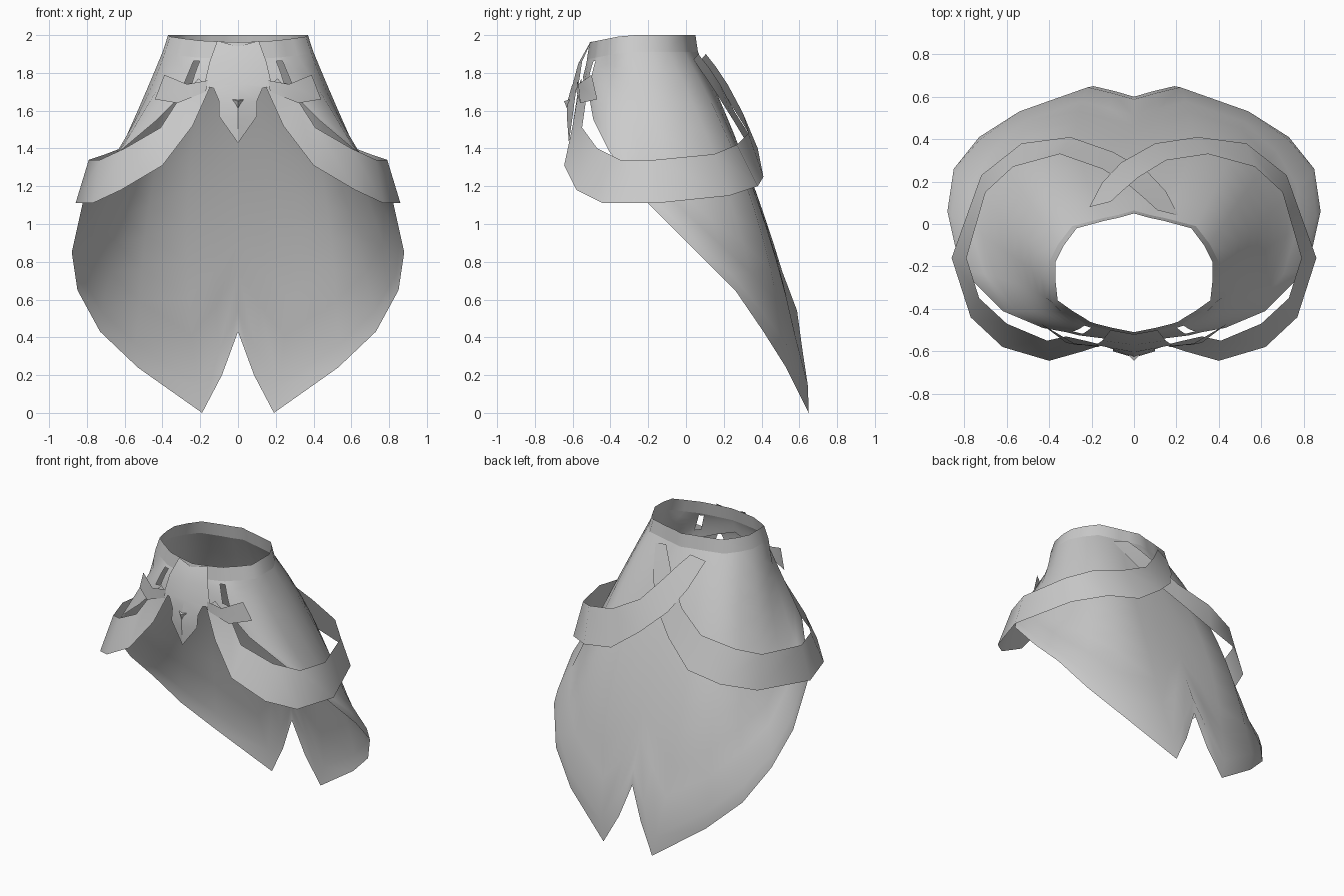
import bpy
import math
from mathutils import Vector

old_cube = bpy.data.objects.get("Cube")
if old_cube:
    bpy.data.objects.remove(old_cube, do_unlink=True)

# One plain cloth colour
cloth = bpy.data.materials.new("grey cloth")
cloth.use_nodes = True
grey = (0.6, 0.6, 0.6, 1)
cloth.diffuse_color = grey
shader = cloth.node_tree.nodes["Principled BSDF"]
shader.inputs["Base Color"].default_value = grey
shader.inputs["Roughness"].default_value = 0.8


def make_object(name, verts, faces, angle=30, mirror=True):
    """Build a sheet, mirror it across x and smooth it below the given angle."""
    mesh = bpy.data.meshes.new(name)
    mesh.from_pydata([tuple(v) for v in verts], [], faces)
    mesh.materials.append(cloth)
    obj = bpy.data.objects.new(name, mesh)
    bpy.context.collection.objects.link(obj)
    bpy.ops.object.select_all(action="DESELECT")
    bpy.context.view_layer.objects.active = obj
    obj.select_set(True)
    if mirror:
        modifier = obj.modifiers.new("mirror", "MIRROR")
        modifier.merge_threshold = 0.002
        bpy.ops.object.modifier_apply(modifier=modifier.name)
    bpy.ops.object.shade_smooth_by_angle(angle=math.radians(angle))
    return obj


def grid_faces(columns, rows):
    """Quads joining neighbouring columns of points."""
    return [(c * rows + r, c * rows + r + 1, (c + 1) * rows + r + 1, (c + 1) * rows + r)
            for c in range(columns - 1) for r in range(rows - 1)]


def waist_edges(x, y):
    """Upper and lower edge of the waistband, which dips a little at the front."""
    rim = 2 - 0.2 * max(0, -0.32 - y)
    upper = Vector((x, y, rim))
    lower = Vector((x * 1.08, (y + .22) * 1.05 - .22, rim - .09))
    return upper, lower


def quadratic(top, middle, bottom, t):
    """Curve that passes through the three points."""
    return (top * (1 - t) * (1 - 2 * t) + middle * 4 * t * (1 - t)
            + bottom * t * (2 * t - 1))


# Skirt: waist, middle and hem of each column, from the back centre to the front
skirt_columns = [
    ((0, .05), (0, .36, 1.2), (0, .6, .43)),
    ((.07, .03), (.13, .39, 1.1), (.085, .625, .2)),
    ((.14, .015), (.27, .42, 1), (.19, .65, 0)),
    ((.27, -.02), (.47, .355, 1.1), (.53, .53, .24)),
    ((.33, -.1), (.57, .21, 1.2), (.73, .41, .43)),
    ((.37, -.18), (.64, .05, 1.27), (.85, .26, .65)),
    ((.37, -.27), (.62, -.12, 1.4), (.88, .06, .85)),
    ((.36, -.36), (.56, -.28, 1.52), (.82, -.21, 1.12)),
    ((.29, -.41), (.46, -.41, 1.66), (.62, -.41, 1.39)),
    ((.24, -.44), (.34, -.48, 1.73), (.43, -.49, 1.55)),
    ((.21, -.46), (.27, -.5, 1.78), (.32, -.51, 1.66)),
    ((.18, -.47), (.23, -.51, 1.79), (.26, -.525, 1.68)),
    ((.1, -.49), (.12, -.525, 1.81), (.14, -.54, 1.73)),
    ((0, -.51), (0, -.53, 1.84), (0, -.545, 1.78)),
]
steps = [0, .1, .2, .3, .4, .5, .6, .7, .8, .93, 1]
skirt_points = []
for waist, middle, hem in skirt_columns:
    top = waist_edges(*waist)[1]
    for t in steps:
        point = quadratic(top, Vector(middle), Vector(hem), t)
        if t == steps[-2] and hem[1] > -.3:
            # the hem curls in below this row
            outward = Vector((point.x, point.y + .15, 0)).normalized()
            point += outward * .018
        skirt_points.append(point)


def in_slot(face):
    """True for the faces removed to leave the narrow front slot."""
    centre = sum((skirt_points[i] for i in face), Vector()) / len(face)
    return face[0] // len(steps) == 10 and 1.75 < centre.z < 1.87


skirt_faces = [f for f in grid_faces(len(skirt_columns), len(steps)) if not in_slot(f)]
make_object("skirt", skirt_points, skirt_faces, 60)

# Waistband above the skirt
band_points = [p for column in skirt_columns for p in waist_edges(*column[0])]
make_object("waistband", band_points, grid_faces(len(skirt_columns), 2), 50)

# Hip straps: upper and lower edge, from the front round the side to the back
strap_edges = [
    ((.21, -.555, 1.77), (.15, -.57, 1.72)),
    ((.32, -.53, 1.65), (.24, -.6, 1.52)),
    ((.41, -.55, 1.51), (.4, -.645, 1.31)),
    ((.6, -.47, 1.4), (.62, -.58, 1.18)),
    ((.73, -.35, 1.34), (.77, -.44, 1.11)),
    ((.79, -.16, 1.34), (.86, -.16, 1.11)),
    ((.7, .15, 1.37), (.72, .23, 1.15)),
    ((.57, .27, 1.42), (.53, .38, 1.2)),
    ((.35, .33, 1.48), (.3, .41, 1.25)),
    ((.15, .28, 1.59), (.1, .36, 1.4)),
    ((.02, .2, 1.74), (-.06, .27, 1.55)),
    ((-.05, .14, 1.83), (-.15, .175, 1.7)),
    ((-.11, .085, 1.9), (-.21, .06, 1.87)),
]
for side, sign in (("left", 1), ("right", -1)):
    points = []
    for pair in strap_edges:
        for x, y, z in pair:
            # the left strap passes over the right one at the back
            overlap = .02 * sign if x < .2 and y > 0 else 0
            points.append((sign * x, y + overlap, z))
    make_object(side + "_hip_strap", points, grid_faces(len(strap_edges), 2), 70, False)

# Front plate: centre line and outer edge, folded along the middle
plate_rows = [
    ((0, -.52, 1.94), (.11, -.5, 1.97)),
    ((0, -.57, 1.85), (.15, -.55, 1.86)),
    ((0, -.6, 1.74), (.18, -.57, 1.73)),
    ((0, -.605, 1.73), (.13, -.58, 1.72)),
    ((0, -.63, 1.64), (.1, -.59, 1.65)),
    ((0, -.63, 1.56), (.1, -.6, 1.57)),
    ((0, -.62, 1.43), (.001, -.62, 1.43)),
]
make_object("front_plate", [p for row in plate_rows for p in row],
            grid_faces(len(plate_rows), 2))

# Tabs fastening the straps beside the plate
tab_rows = [
    ((.16, -.575, 1.76), (.17, -.58, 1.7)),
    ((.27, -.57, 1.74), (.32, -.56, 1.64)),
    ((.39, -.5, 1.79), (.44, -.47, 1.66)),
]
make_object("strap_tabs", [p for row in tab_rows for p in row],
            grid_faces(len(tab_rows), 2))

# Small pointed stud on the plate
stud_points = [(-.03, -.615, 1.66), (.03, -.615, 1.66), (0, -.63, 1.61), (0, -.645, 1.65)]
make_object("plate_stud", stud_points, [(0, 1, 3), (1, 2, 3), (2, 0, 3)], 10, False)
